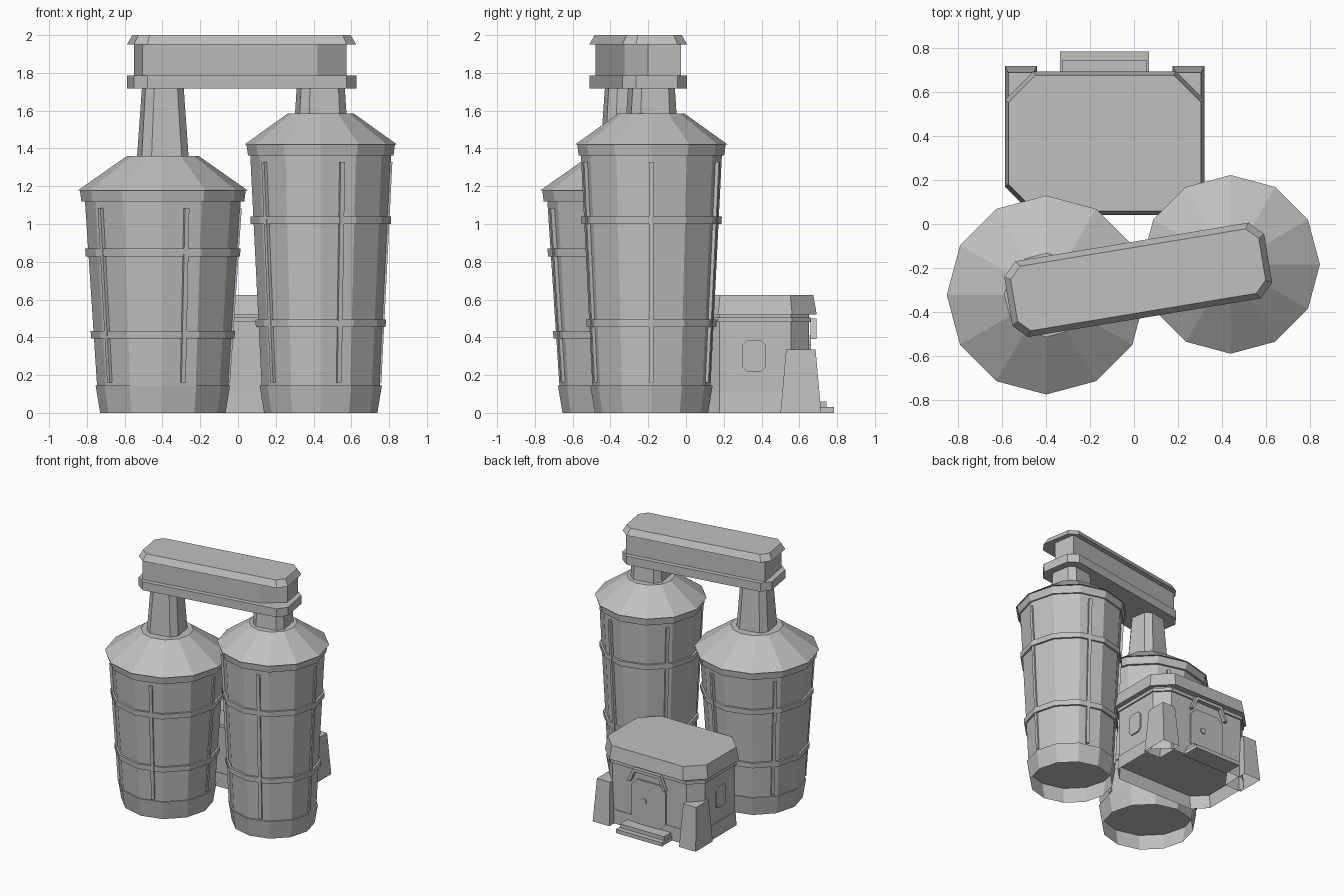
import bpy, bmesh, math
from mathutils import Matrix

cube = bpy.data.objects.get("Cube")
if cube:
    bpy.data.objects.remove(cube)

grey = bpy.data.materials.new("plain_grey")
grey.use_nodes = True
grey.diffuse_color = (0.53, 0.53, 0.53, 1)
grey.node_tree.nodes["Principled BSDF"].inputs["Base Color"].default_value = (0.53, 0.53, 0.53, 1)


def ngon(r, sides=12):
    return [(r * math.cos(math.tau * i / sides), r * math.sin(math.tau * i / sides))
            for i in range(sides)]


def rect(hx, hy, cut=0.0):
    """Rectangle outline, with corners cut off if wanted."""
    if not cut:
        return [(-hx, -hy), (hx, -hy), (hx, hy), (-hx, hy)]
    return [(cut - hx, -hy), (hx - cut, -hy), (hx, cut - hy), (hx, hy - cut),
            (hx - cut, hy), (cut - hx, hy), (-hx, hy - cut), (-hx, cut - hy)]


def loft(name, sections, matrix=Matrix(), hollow=False):
    """Solid through (height, outline) sections; hollow leaves the bottom open."""
    bm = bmesh.new()
    rings = [[bm.verts.new((x, y, z)) for x, y in outline] for z, outline in sections]
    for low, high in zip(rings, rings[1:]):
        for i in range(len(low)):
            j = (i + 1) % len(low)
            bm.faces.new((low[i], low[j], high[j], high[i]))
    bm.faces.new(rings[-1])
    if not hollow:
        bm.faces.new(rings[0][::-1])
        bmesh.ops.recalc_face_normals(bm, faces=bm.faces)
    mesh = bpy.data.meshes.new(name)
    bm.to_mesh(mesh)
    bm.free()
    mesh.materials.append(grey)
    obj = bpy.data.objects.new(name, mesh)
    obj.matrix_world = matrix
    bpy.context.collection.objects.link(obj)


def at(x, y, z=0.0, turn=0.0):
    return Matrix.Translation((x, y, z)) @ Matrix.Rotation(turn, 4, 'Z')


BEAM_TURN = math.radians(9.4)


def silo(side, x, y, base, body, rim, neck, z_rim, z_neck, bands):
    place = at(x, y)
    z0, z1 = 0.146, z_rim - 0.058

    def radius(z):
        return body[0] + (body[1] - body[0]) * (z - z0) / (z1 - z0)

    loft(side + "_silo_base", [(0, ngon(base)), (z0, ngon(base + 0.024))], place, hollow=True)
    loft(side + "_silo_body", [(z0 - 0.02, ngon(body[0])), (z1, ngon(body[1]))], place)
    loft(side + "_silo_rim", [(z1, ngon(rim - 0.02)), (z_rim, ngon(rim - 0.012))], place)
    loft(side + "_silo_roof", [(z_rim, ngon(rim)), (z_neck, ngon(neck))], place)
    # hoops around the body
    for z in bands:
        loft(side + "_silo_hoop", [(z, ngon(radius(z) + 0.016)),
                                   (z + 0.041, ngon(radius(z + 0.041) + 0.016))], place)
    # upright ribs
    for k in range(5):
        sections = [(z, [(px + radius(z) - 0.02, py) for px, py in rect(0.028, 0.012)])
                    for z in (0.16, z1 - 0.033)]
        loft(side + "_silo_rib", sections, at(x, y, 0, math.tau * k / 5))
    # column carrying the beam
    taper = 0.065 * (1.73 - z_neck)
    loft(side + "_column", [(z_neck - 0.01, rect(0.126, 0.122, 0.045)),
                            (1.73, rect(0.126 - taper, 0.122 - taper, 0.04))],
         at(x, y, 0, BEAM_TURN))


silo("right", -0.398, -0.322, 0.332, (0.347, 0.412), 0.451, 0.19, 1.177, 1.36, (0.393, 0.829))
silo("left", 0.438, -0.183, 0.3, (0.312, 0.373), 0.405, 0.175, 1.42, 1.585, (0.454, 1.0))

# Beam across both columns
beam = at(0.019, -0.253, 0, BEAM_TURN)
loft("beam_floor", [(z, rect(0.597, 0.174, 0.062)) for z in (1.718, 1.785)], beam)
middle = [(-0.555, -0.138), (0.384, -0.138), (0.557, -0.04), (0.557, 0.138), (-0.555, 0.138)]
loft("beam_middle", [(1.78, middle), (1.955, middle)], beam)
loft("beam_roof", [(1.95, rect(0.597, 0.174, 0.062)), (2.0, rect(0.57, 0.148, 0.052))], beam)

# Hut behind the silos
HX = -0.133
hut = at(HX, 0.366)
loft("hut_base", [(0, rect(0.435, 0.29, 0.1)), (0.11, rect(0.428, 0.288, 0.1))], hut, hollow=True)
loft("hut_walls", [(0.1, rect(0.421, 0.284, 0.095)), (0.53, rect(0.421, 0.284, 0.095))], hut)
loft("hut_trim", [(z, rect(0.432, 0.296, 0.1)) for z in (0.48, 0.505)], hut)
loft("hut_roof", [(0.52, rect(0.453, 0.326, 0.13)), (0.625, rect(0.436, 0.308, 0.122))], hut)

# Corner buttresses and side windows
for name, s in (("left", 1), ("right", -1)):
    loft(name + "_buttress", [(0, rect(0.073, 0.108)), (0.335, rect(0.057, 0.078))],
         at(HX + s * 0.38, 0.608), hollow=True)
    wall = Matrix.Translation((HX + s * 0.422, 0.36, 0.302)) @ Matrix.Rotation(math.pi / 2, 4, 'Y')
    loft(name + "_window", [(z, rect(0.082, 0.06, 0.022)) for z in (-0.009, 0.009)], wall)

# Entrance steps
loft("lower_step", [(z, rect(0.202, 0.075)) for z in (0, 0.03)], at(HX, 0.708))
loft("upper_step", [(z, rect(0.192, 0.055)) for z in (0.03, 0.06)], at(HX, 0.688))

# Door, knob and angled door hood, drawn upright on the back wall
back = Matrix.Translation((HX, 0.65, 0)) @ Matrix.Rotation(math.pi / 2, 4, 'X')


def upright(name, outline, near, far):
    loft(name, [(-near, outline), (-far, outline)], back)


upright("door", [(x, y + 0.235) for x, y in rect(0.15, 0.175, 0.05)], -0.01, 0.012)
upright("door_knob", [(x + 0.04, y + 0.25) for x, y in ngon(0.024, 8)], 0, 0.02)
hood = [(-0.168, 0.39), (-0.12, 0.5), (0.12, 0.5), (0.168, 0.39),
        (0.145, 0.39), (0.105, 0.475), (-0.105, 0.475), (-0.145, 0.39)]
upright("door_hood", hood, 0.01, 0.04)
